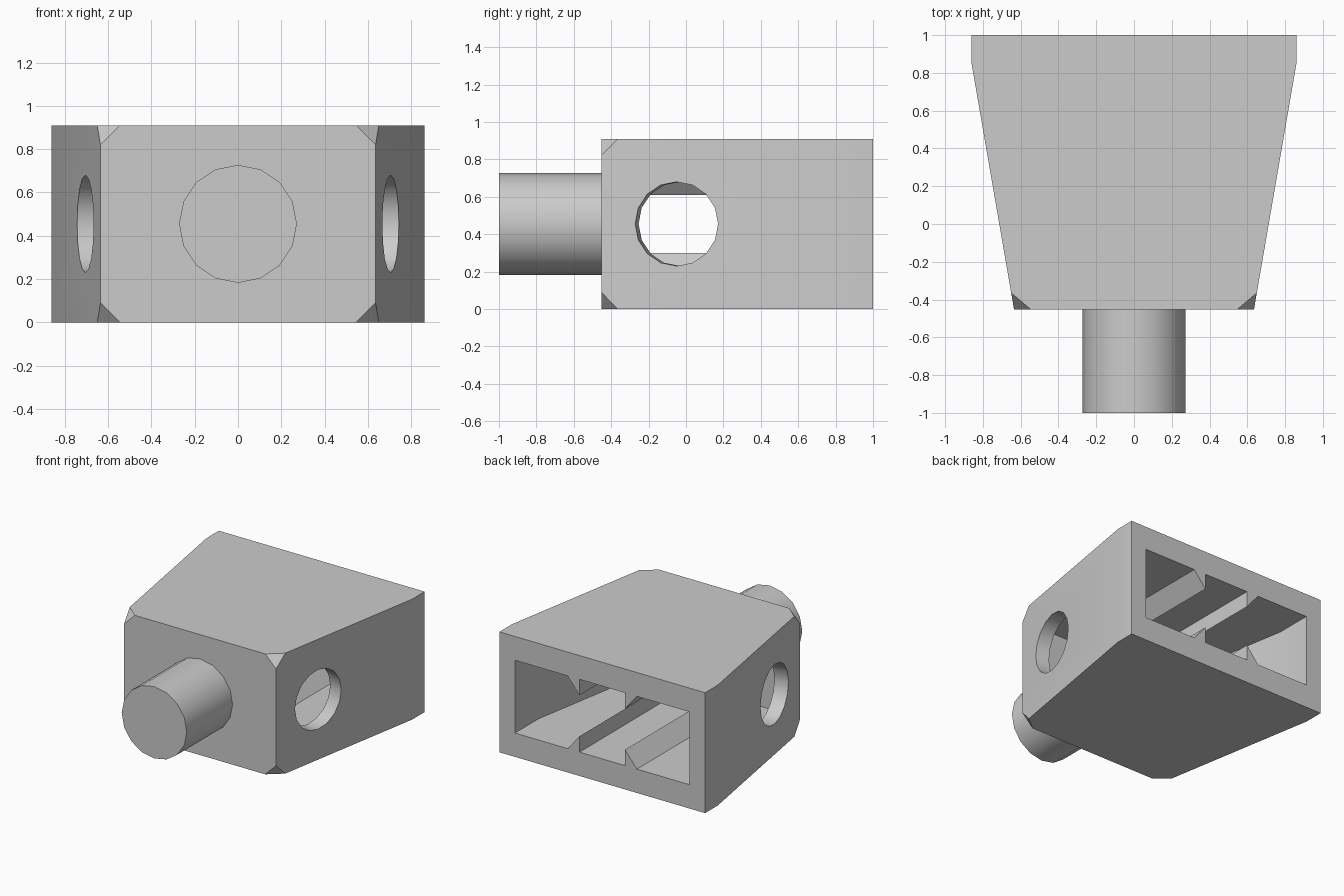
import bpy, bmesh, math
from mathutils import Vector

if "Cube" in bpy.data.objects:
    bpy.data.objects.remove(bpy.data.objects["Cube"])

grey = bpy.data.materials.new("light_grey")
grey.diffuse_color = (0.6, 0.6, 0.6, 1)
grey.use_nodes = True
grey.node_tree.nodes["Principled BSDF"].inputs["Base Color"].default_value = grey.diffuse_color

TAPER = 0.173            # slope of the side walls
MID_Z = 0.455


def prism(name, pts, lo, hi, place):
    """Extrude a 2D outline from lo to hi; place(a, b, t) gives the 3D point."""
    bm = bmesh.new()
    ends = [[bm.verts.new(place(a, b, t)) for a, b in pts] for t in (lo, hi)]
    for ring in ends:
        bm.faces.new(ring)
    for i in range(len(pts)):
        j = (i + 1) % len(pts)
        bm.faces.new((ends[0][i], ends[0][j], ends[1][j], ends[1][i]))
    bmesh.ops.recalc_face_normals(bm, faces=bm.faces[:])
    mesh = bpy.data.meshes.new(name)
    bm.to_mesh(mesh)
    bm.free()
    ob = bpy.data.objects.new(name, mesh)
    bpy.context.collection.objects.link(ob)
    mesh.materials.append(grey)
    return ob


def cylinder(name, radius, depth, loc, rot):
    bpy.ops.mesh.primitive_cylinder_add(vertices=16, radius=radius, depth=depth,
                                        location=loc, rotation=rot)
    ob = bpy.context.object
    ob.name = name
    ob.data.materials.append(grey)
    return ob


def activate(ob):
    bpy.ops.object.select_all(action='DESELECT')
    ob.select_set(True)
    bpy.context.view_layer.objects.active = ob


def cut(target, cutter):
    mod = target.modifiers.new("cut", 'BOOLEAN')
    mod.operation = 'DIFFERENCE'
    mod.solver = 'EXACT'
    mod.object = cutter
    activate(target)
    bpy.ops.object.modifier_apply(modifier=mod.name)
    bpy.data.objects.remove(cutter)


def mirrored(half):
    return half + [(-x, y) for x, y in reversed(half)]


plan = lambda a, b, t: (a, b, t)       # outline in xy, extruded in z
section = lambda a, b, t: (a, t, b)    # outline in xz, extruded in y

# Tapered housing
body = prism("housing", mirrored([(0.635, -0.453), (0.86, 0.85), (0.86, 1.0)]),
             0, 0.91, plan)

# Clipped front corners
bm = bmesh.new()
bm.from_mesh(body.data)
for s in (-1, 1):
    for z, d in ((0, 1), (0.91, -1)):
        p = Vector((s * 0.545, -0.453, z))
        q = Vector((s * 0.635, -0.453, z + d * 0.09))
        r = Vector((s * 0.65, -0.365, z))
        n = (q - p).cross(r - p).normalized()
        if n.dot(Vector((s * 0.635, -0.453, z)) - p) < 0:
            n.negate()
        res = bmesh.ops.bisect_plane(bm, geom=bm.verts[:] + bm.edges[:] + bm.faces[:],
                                     dist=1e-5, plane_co=p, plane_no=n, clear_outer=True)
        edges = [e for e in res['geom_cut'] if isinstance(e, bmesh.types.BMEdge)]
        bmesh.ops.contextual_create(bm, geom=edges)
bmesh.ops.recalc_face_normals(bm, faces=bm.faces[:])
bm.to_mesh(body.data)
bm.free()

# Cavity open at the back, with four long wedge ribs left standing
front_x = 0.73 - (0.72 + 0.32) * TAPER
cavity = prism("cavity_cutter", mirrored([(front_x, -0.32), (0.73, 0.72), (0.73, 1.1)]),
               0.18, 0.73, plan)
for s in (-1, 1):
    for up in (-1, 1):
        wedge = [(0.19, 0.40), (0.29, 0.40), (0.29, 0.275), (0.19, 0.155)]
        pts = [(s * x, MID_Z + up * h) for x, h in wedge]
        cut(cavity, prism("rib_cutter", pts, -0.5, 1.3, section))
cut(body, cavity)

# Round side holes, square to the slanted walls
for s in (-1, 1):
    cut(body, cylinder("hole_cutter", 0.225, 0.5, (s * 0.704, -0.05, MID_Z),
                       (0, math.pi / 2, -s * math.atan(TAPER))))

# Front peg
peg = cylinder("peg", 0.272, 0.6, (0, -0.7, MID_Z), (math.pi / 2, 0, 0))

for ob in (body, peg):
    activate(ob)
    bpy.ops.object.shade_smooth_by_angle(angle=math.radians(30))
